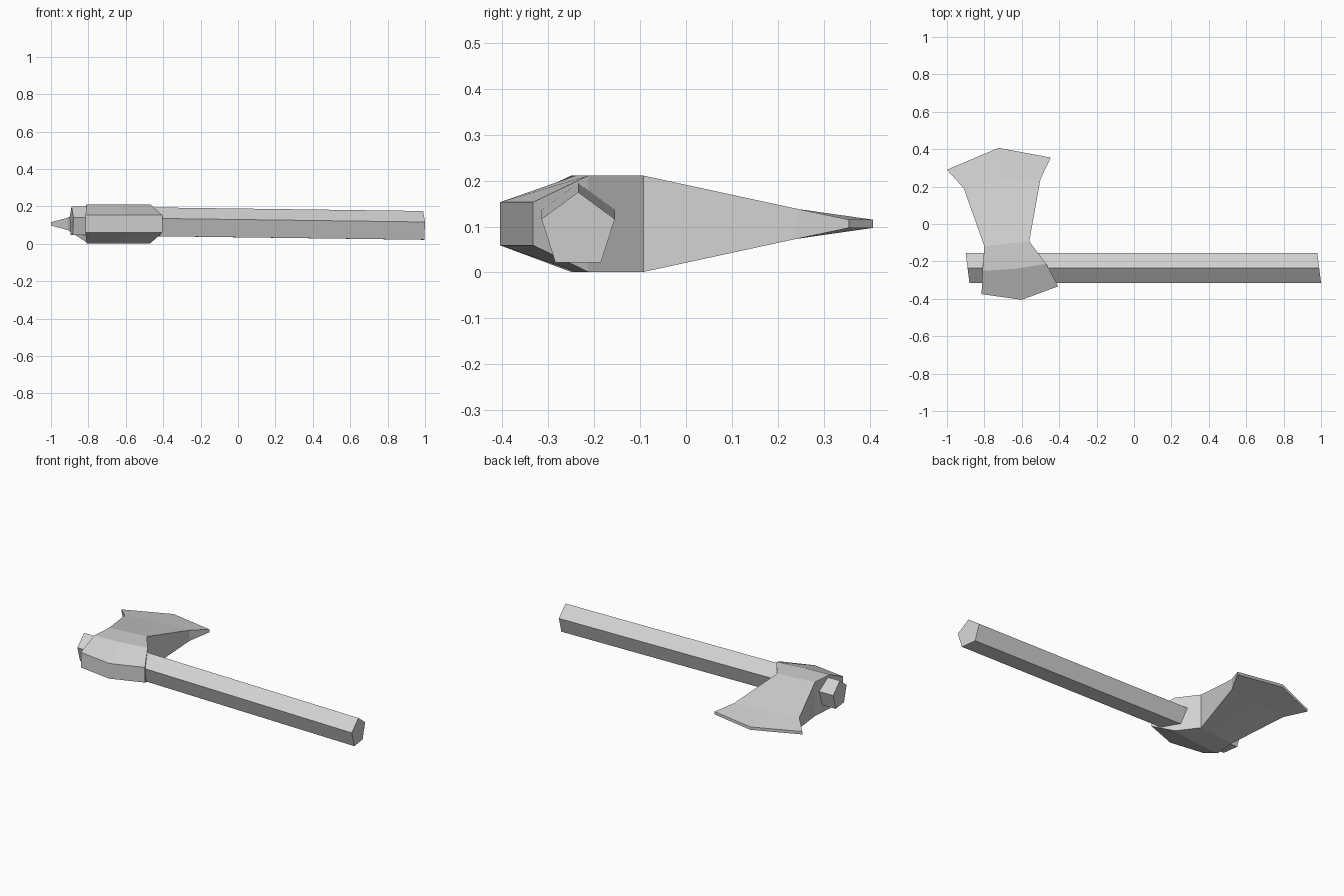
import bpy
import math

if "Cube" in bpy.data.objects:
    bpy.data.objects.remove(bpy.data.objects["Cube"], do_unlink=True)

grey = bpy.data.materials.new("light_grey")
grey.use_nodes = True
grey.diffuse_color = (0.64, 0.64, 0.64, 1)
grey.node_tree.nodes["Principled BSDF"].inputs["Base Color"].default_value = grey.diffuse_color


def loft(name, rings):
    """Skin a list of closed rings and cap both ends."""
    n = len(rings[0])
    verts = [v for ring in rings for v in ring]
    faces = [list(range(n))[::-1], [len(verts) - n + i for i in range(n)]]
    for r in range(len(rings) - 1):
        a, b = r * n, r * n + n
        for i in range(n):
            j = (i + 1) % n
            faces.append([a + i, a + j, b + j, b + i])
    mesh = bpy.data.meshes.new(name)
    mesh.from_pydata(verts, [], faces)
    mesh.materials.append(grey)
    mesh.update()
    obj = bpy.data.objects.new(name, mesh)
    bpy.context.collection.objects.link(obj)
    return obj


# Five-sided handle, tilted slightly, with slanted ends
def handle_ring(x, z):
    ring = []
    for k in range(5):
        a = math.pi / 2 + k * math.tau / 5
        y = 0.084 * math.cos(a)
        ring.append((x - 0.125 * y, y - 0.235, z + 0.085 * math.sin(a)))
    return ring


loft("handle", [handle_ring(-0.89, 0.115), handle_ring(0.99, 0.09)])

# Axe head: left, middle and right points of each row as (x, y, half thickness)
rows = [
    [(-0.815, -0.375, 0.047), (-0.60, -0.405, 0.047), (-0.405, -0.333, 0.047)],
    [(-0.81, -0.25, 0.105), (-0.64, -0.24, 0.105), (-0.47, -0.213, 0.105)],
    [(-0.80, -0.12, 0.105), (-0.68, -0.105, 0.105), (-0.56, -0.093, 0.105)],
    [(-0.91, 0.19, 0.033), (-0.71, 0.23, 0.034), (-0.50, 0.24, 0.033)],
    [(-1.0, 0.29, 0.009), (-0.725, 0.407, 0.009), (-0.445, 0.355, 0.009)],
]
mid_z = 0.106


def head_ring(row):
    top = [(x, y, mid_z + t) for x, y, t in row]
    bottom = [(x, y, mid_z - t) for x, y, t in reversed(row)]
    return top + bottom


head = loft("axe_head", [head_ring(row) for row in rows])

# Make the outward directions consistent
import bmesh
for obj in bpy.data.objects:
    if obj.name in ("handle", "axe_head"):
        bm = bmesh.new()
        bm.from_mesh(obj.data)
        bmesh.ops.recalc_face_normals(bm, faces=bm.faces[:])
        bm.to_mesh(obj.data)
        bm.free()
